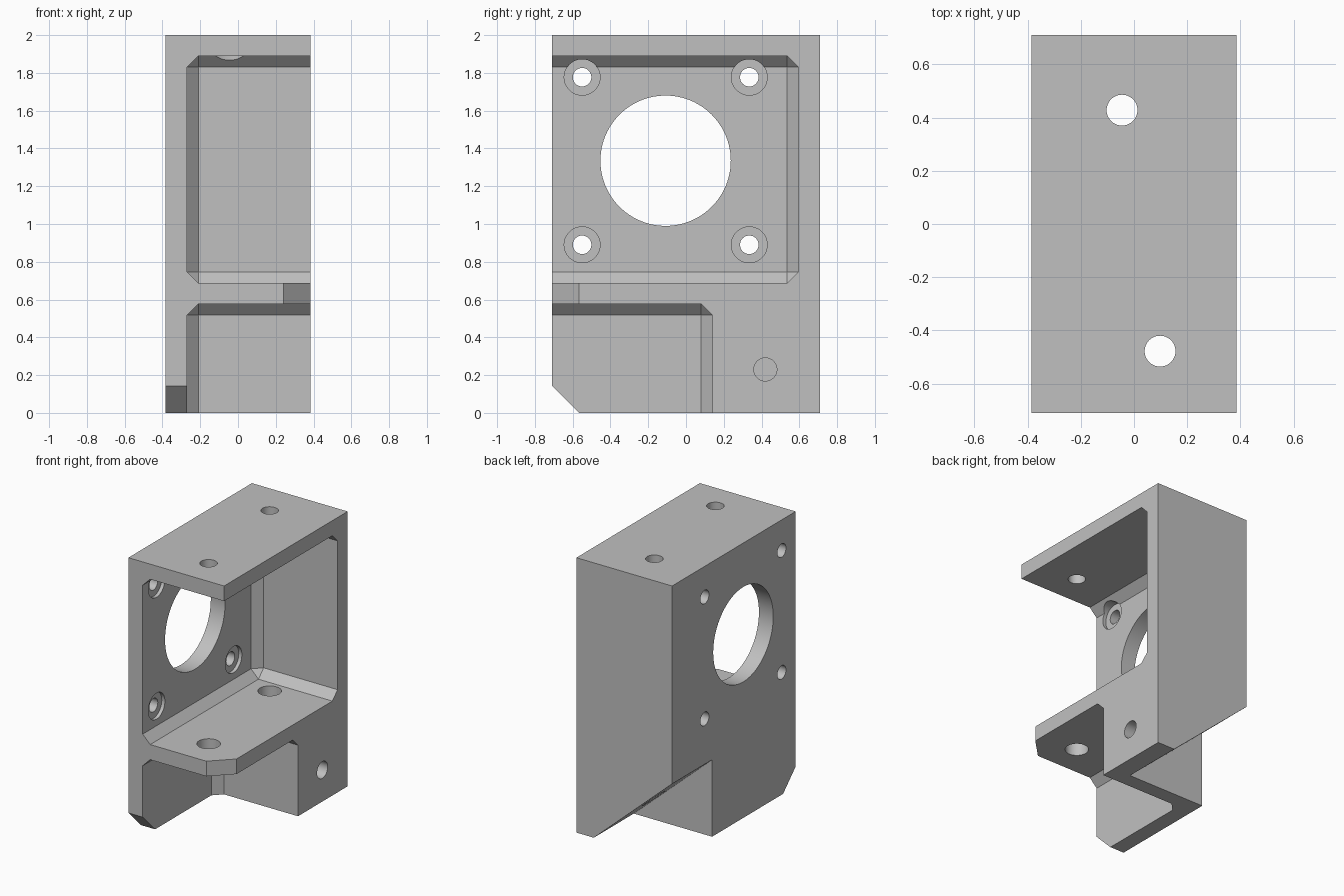
import bpy, bmesh, math
from mathutils import Matrix, Vector

if "Cube" in bpy.data.objects:
    bpy.data.objects.remove(bpy.data.objects["Cube"])

HX, HY, H = 0.385, 0.71, 2.0      # half width, half depth, height
OUT = 0.3                         # how far cutters overshoot open sides
CHAMFER = 0.06

grey = bpy.data.materials.new("plain_grey")
grey.use_nodes = True
grey.diffuse_color = (0.53, 0.53, 0.53, 1)
grey.node_tree.nodes["Principled BSDF"].inputs["Base Color"].default_value = grey.diffuse_color


def finish(name, bm):
    bmesh.ops.recalc_face_normals(bm, faces=bm.faces[:])
    mesh = bpy.data.meshes.new(name)
    bm.to_mesh(mesh)
    bm.free()
    obj = bpy.data.objects.new(name, mesh)
    mesh.materials.append(grey)
    bpy.context.collection.objects.link(obj)
    return obj


def box(name, lo, hi, bevel=0):
    lo, hi = Vector(lo), Vector(hi)
    bm = bmesh.new()
    bmesh.ops.create_cube(bm, size=1)
    for v in bm.verts:
        v.co = (lo + hi) / 2 + v.co * (hi - lo)
    if bevel:
        bmesh.ops.bevel(bm, geom=bm.edges[:], offset=bevel, segments=1,
                        affect='EDGES', offset_type='OFFSET')
    return finish(name, bm)


def prism(name, points, depth):
    """Extrude a polygon of 3D points along a vector."""
    bm = bmesh.new()
    face = bm.faces.new([bm.verts.new(p) for p in points])
    new = bmesh.ops.extrude_face_region(bm, geom=[face])["geom"]
    bmesh.ops.translate(bm, vec=depth,
                        verts=[v for v in new if isinstance(v, bmesh.types.BMVert)])
    return finish(name, bm)


def cylinder(name, start, end, radius, sides=48):
    start, end = Vector(start), Vector(end)
    axis = end - start
    turn = axis.to_track_quat('Z', 'Y').to_matrix().to_4x4()
    bm = bmesh.new()
    bmesh.ops.create_cone(bm, cap_ends=True, segments=sides, radius1=radius,
                          radius2=radius, depth=axis.length,
                          matrix=Matrix.Translation((start + end) / 2) @ turn)
    return finish(name, bm)


bracket = box("bracket", (-HX, -HY, 0), (HX, HY, H))
bpy.context.view_layer.objects.active = bracket


def cut(cutter):
    mod = bracket.modifiers.new("cut", 'BOOLEAN')
    mod.operation, mod.solver, mod.object = 'DIFFERENCE', 'EXACT', cutter
    bpy.ops.object.modifier_apply(modifier=mod.name)
    bpy.data.objects.remove(cutter)


# Upper and lower pockets with chamfered inner edges
cut(box("upper_pocket", (-0.27, -HY - OUT, 0.687), (HX + OUT, 0.595, 1.89), CHAMFER))
cut(box("lower_pocket", (-0.27, -HY - OUT, -OUT), (HX + OUT, 0.14, 0.577), CHAMFER))

# Sloped relief under the back
slope = 0.56 / 0.63
cut(prism("back_relief",
          [(0.245 + 0.1, 0.25, -0.1 * slope), (-HX - 0.1, 0.25, 0.56 + 0.1 * slope),
           (-HX - 0.1, 0.25, -0.1 * slope)], (0, 1, 0)))

# Clipped corners on the shelf and the side plate
c, e = 0.143, 0.1
cut(prism("shelf_corner",
          [(HX - c - e, -HY - e, 0.5), (HX + e, -HY - e, 0.5), (HX + e, -HY + c + e, 0.5)],
          (0, 0, 0.3)))
cut(prism("plate_corner",
          [(-HX - e, -HY - e, -e), (-HX - e, -HY + c + e, -e), (-HX - e, -HY - e, c + e)],
          (0.3, 0, 0)))

# Round opening in the side plate with four counterbored screw holes
cut(cylinder("motor_opening", (-0.6, -0.108, 1.335), (-0.1, -0.108, 1.335), 0.345, 96))
for y in (-0.55, 0.335):
    for z in (0.89, 1.777):
        cut(cylinder("screw_seat", (-0.295, y, z), (-0.12, y, z), 0.095))
        cut(cylinder("screw_hole", (-0.6, y, z), (-0.2, y, z), 0.049))

# Vertical holes through the top and the wider ones through the shelf
for x, y in ((-0.045, 0.428), (0.098, -0.478)):
    cut(cylinder("head_clearance", (x, y, 1.7), (x, y, 1.89), 0.13))
    cut(cylinder("top_hole", (x, y, 1.6), (x, y, 2.2), 0.058))
    cut(cylinder("shelf_hole", (x, y, -0.2), (x, y, 0.9), 0.078))

# Blind hole in the lower block
cut(cylinder("side_hole", (0.14, 0.42, 0.23), (0.6, 0.42, 0.23), 0.061))

bracket.data.materials.clear()
bracket.data.materials.append(grey)
for p in bracket.data.polygons:
    p.material_index = 0
bpy.ops.object.select_all(action='DESELECT')
bracket.select_set(True)
bpy.ops.object.shade_smooth_by_angle(angle=math.radians(20))
